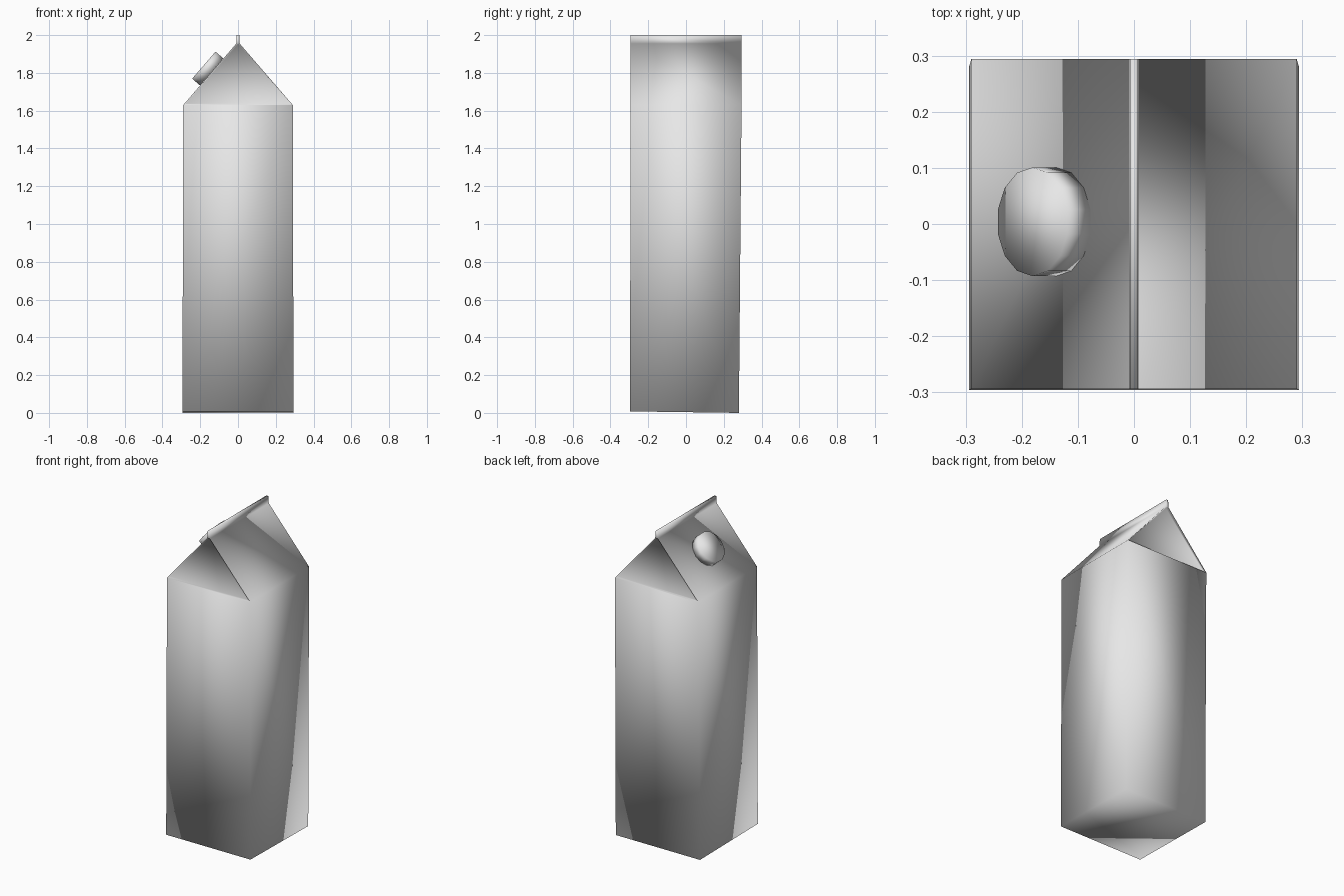
import bpy, bmesh
from mathutils import Vector, Matrix

cube = bpy.data.objects.get("Cube")
if cube:
    bpy.data.objects.remove(cube, do_unlink=True)

# One plain grey for the whole carton
grey = bpy.data.materials.new("carton_grey")
grey.use_nodes = True
grey.diffuse_color = (0.8, 0.8, 0.8, 1)
grey.node_tree.nodes["Principled BSDF"].inputs["Base Color"].default_value = (0.8, 0.8, 0.8, 1)


def finish(name, bm):
    bmesh.ops.recalc_face_normals(bm, faces=bm.faces)
    for face in bm.faces:
        face.smooth = True
    mesh = bpy.data.meshes.new(name)
    bm.to_mesh(mesh)
    bm.free()
    mesh.materials.append(grey)
    obj = bpy.data.objects.new(name, mesh)
    bpy.context.collection.objects.link(obj)
    return obj


# Carton: a gabled outline with a top fin, lofted from front to back
def end_ring(bm, y_low, y_high, z_low):
    left = [(-0.294, y_low, z_low), (-0.29, y_high, 1.63),
            (-0.009, y_high, 1.955), (-0.007, y_high, 2.0)]
    right = [(-x, y, z) for x, y, z in reversed(left)]
    return [bm.verts.new(p) for p in left + right]


# End wall with its gable triangle tucked just under the roof edges
def end_wall(bm, ring, y_gable):
    bl, el, rl, tl, tr, rr, er, br = ring
    gl = bm.verts.new((-0.278, y_gable, 1.637))
    gr = bm.verts.new((0.278, y_gable, 1.637))
    apex = bm.verts.new((0, y_gable, 1.952))
    for loop in [(bl, br, er, el), (el, er, gr, gl), (gl, gr, apex),
                 (el, gl, apex, rl), (er, rr, apex, gr),
                 (rl, apex, rr), (rl, rr, tr, tl)]:
        bm.faces.new(loop)


bm = bmesh.new()
front = end_ring(bm, -0.296, -0.294, 0.008)
back = end_ring(bm, 0.28, 0.294, 0)
for i in range(len(front)):
    j = (i + 1) % len(front)
    bm.faces.new((front[i], front[j], back[j], back[i]))
end_wall(bm, front, -0.282)
end_wall(bm, back, 0.282)
finish("carton", bm)

# Round screw cap on the right roof panel
slope = Vector((0.281, 0, 0.325)).normalized()
normal = Vector((-slope.z, 0, slope.x))
bm = bmesh.new()
bmesh.ops.create_cone(bm, cap_ends=True, segments=14, radius1=0.097,
                      radius2=0.097, depth=0.055)
cap = finish("screw_cap", bm)
side = normal.cross(slope)
turn = Matrix((slope, side, normal)).transposed().to_4x4()
cap.matrix_world = Matrix.Translation((-0.16, 0.004, 1.823)) @ turn
